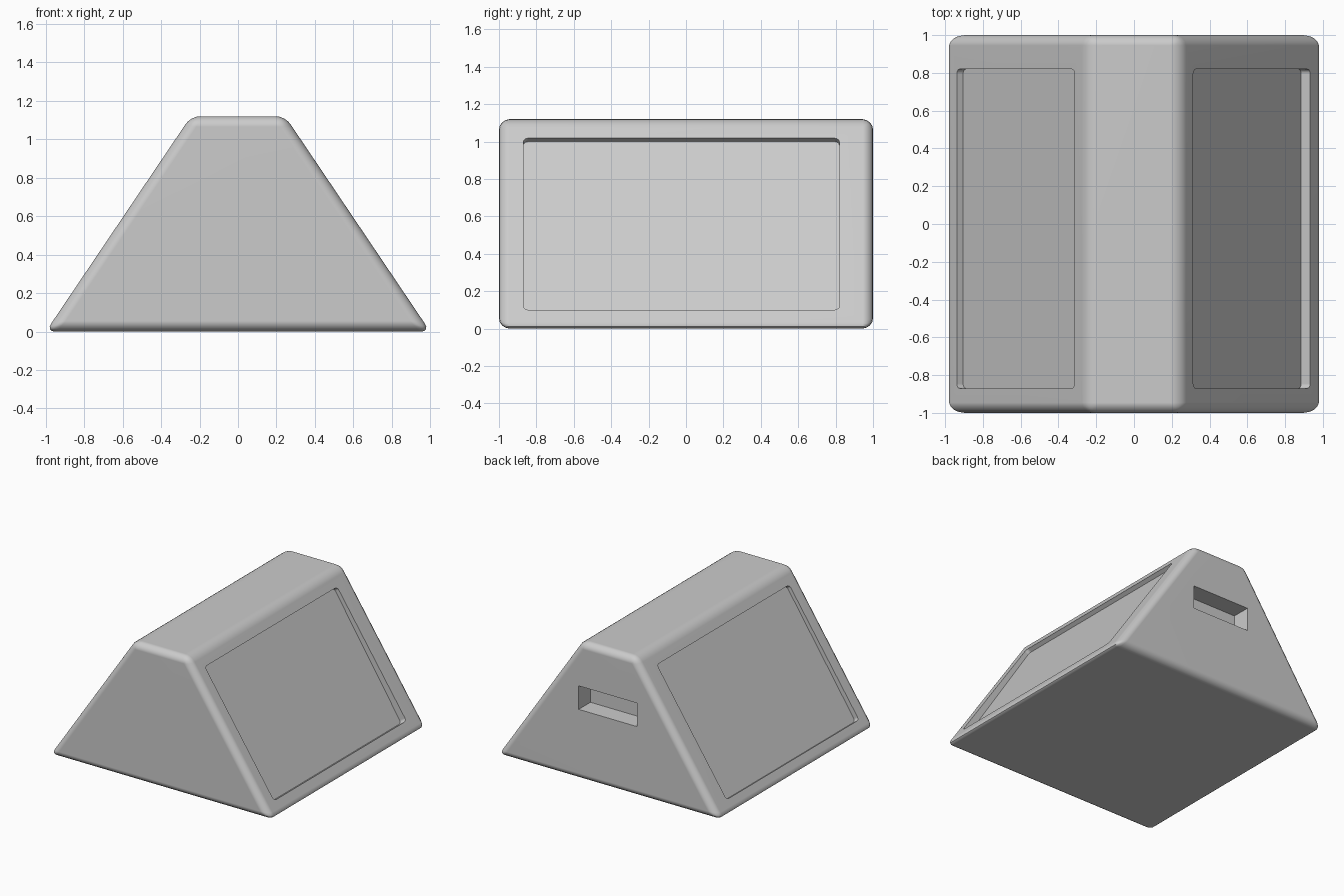
import bpy, bmesh, math
from mathutils import Vector

if "Cube" in bpy.data.objects:
    bpy.data.objects.remove(bpy.data.objects["Cube"])


def prism(name, profile, y0, y1):
    """Extrude an (x, z) profile along y."""
    bm = bmesh.new()
    face = bm.faces.new([bm.verts.new((x, y0, z)) for x, z in profile])
    ext = bmesh.ops.extrude_face_region(bm, geom=[face])
    moved = [v for v in ext["geom"] if isinstance(v, bmesh.types.BMVert)]
    bmesh.ops.translate(bm, verts=moved, vec=(0, y1 - y0, 0))
    bmesh.ops.recalc_face_normals(bm, faces=bm.faces[:])
    mesh = bpy.data.meshes.new(name)
    obj = bpy.data.objects.new(name, mesh)
    bpy.context.collection.objects.link(obj)
    return obj, bm


def finish(obj, bm):
    bm.to_mesh(obj.data)
    bm.free()


def cut(target, cutter):
    mod = target.modifiers.new(cutter.name, 'BOOLEAN')
    mod.operation, mod.solver, mod.object = 'DIFFERENCE', 'EXACT', cutter
    bpy.context.view_layer.objects.active = target
    bpy.ops.object.modifier_apply(modifier=mod.name)
    bpy.data.objects.remove(cutter)


# Wedge-shaped housing with rounded edges
body, bm = prism("housing", [(-1.0, 0), (1.0, 0), (0.245, 1.12), (-0.245, 1.12)], -1, 1)
bmesh.ops.bevel(bm, geom=bm.edges[:], offset=0.055, offset_type='OFFSET',
                segments=4, profile=0.5, affect='EDGES', clamp_overlap=True)
finish(body, bm)


# Recessed screens on both sloping sides
def screen_cutter(name, side, low_x, high_x):
    lo, hi = Vector((side * low_x, 0.07)), Vector((side * high_x, 1.0))
    d = (hi - lo).normalized()
    out = Vector((d.y, -d.x)) * side
    obj, bm = prism(name, [lo, hi, hi + out * 0.3, lo + out * 0.3], -0.87, 0.82)
    edges = [e for e in bm.edges
             if abs((e.verts[1].co - e.verts[0].co).normalized().dot(
                 Vector((out.x, 0, out.y)))) > 0.99]
    bmesh.ops.bevel(bm, geom=edges, offset=0.025, segments=3, profile=0.5, affect='EDGES')
    finish(obj, bm)
    return obj


cut(body, screen_cutter("right_screen_recess", 1, 0.885, 0.285))
cut(body, screen_cutter("left_screen_recess", -1, 0.905, 0.29))

# Connector slot in the back
slot, bm = prism("back_slot", [(-0.26, 0.57), (0.26, 0.57), (0.26, 0.76), (-0.26, 0.76)],
                 0.85, 1.2)
finish(slot, bm)
cut(body, slot)

# Smooth shading with sharp recess rims
bpy.ops.object.select_all(action='DESELECT')
body.select_set(True)
bpy.context.view_layer.objects.active = body
bpy.ops.object.shade_smooth_by_angle(angle=math.radians(40))
weighted = body.modifiers.new("weighted_normals", 'WEIGHTED_NORMAL')
weighted.keep_sharp = True
